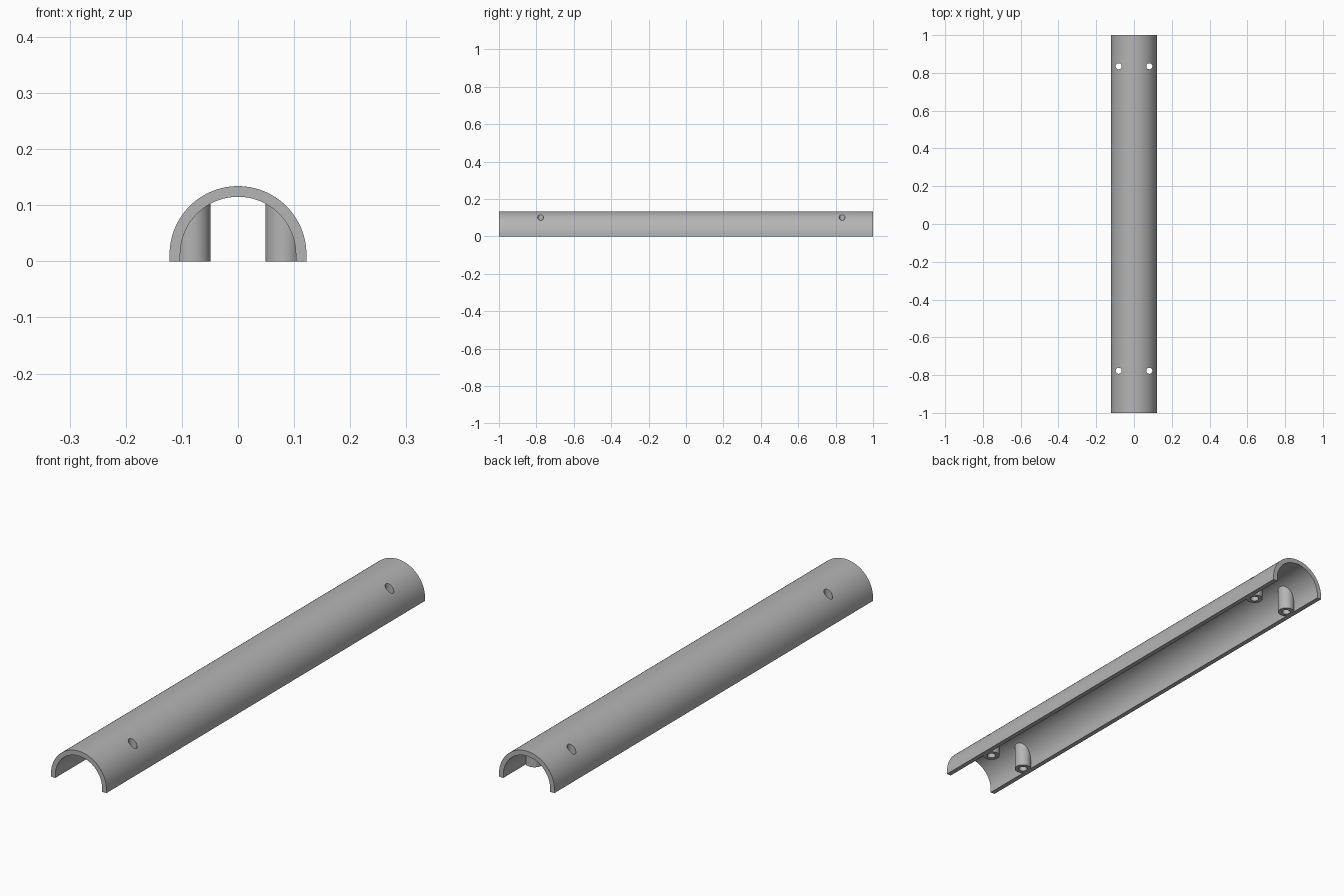
import bpy
import bmesh
import math

cube = bpy.data.objects.get("Cube")
if cube:
    bpy.data.objects.remove(cube, do_unlink=True)

OUTER, INNER, CENTRE_Z = 0.122, 0.103, 0.012
POST_R, HOLE_R, POST_X = 0.032, 0.016, 0.081
POST_YS = (-0.777, 0.835)

grey = bpy.data.materials.new("plain_grey")
grey.use_nodes = True
colour = (0.46, 0.46, 0.46, 1)
grey.diffuse_color = colour
grey.node_tree.nodes["Principled BSDF"].inputs["Base Color"].default_value = colour


def finish(bm, name):
    bmesh.ops.recalc_face_normals(bm, faces=bm.faces)
    mesh = bpy.data.meshes.new(name)
    bm.to_mesh(mesh)
    bm.free()
    mesh.materials.append(grey)
    obj = bpy.data.objects.new(name, mesh)
    bpy.context.collection.objects.link(obj)
    return obj


def arch_solid(name, radius, bottom, half_length, steps=64):
    """Half-round bar with short straight sides, running along y."""
    profile = [(radius, bottom)]
    for i in range(steps + 1):
        a = math.pi * i / steps
        profile.append((radius * math.cos(a), CENTRE_Z + radius * math.sin(a)))
    profile.append((-radius, bottom))
    bm = bmesh.new()
    face = bm.faces.new([bm.verts.new((x, -half_length, z)) for x, z in profile])
    ext = bmesh.ops.extrude_face_region(bm, geom=[face])
    moved = [v for v in ext["geom"] if isinstance(v, bmesh.types.BMVert)]
    bmesh.ops.translate(bm, verts=moved, vec=(0, 2 * half_length, 0))
    return finish(bm, name)


def upright_cylinders(name, radius):
    """Four vertical cylinders at the screw positions."""
    bm = bmesh.new()
    for x in (-POST_X, POST_X):
        for y in POST_YS:
            made = bmesh.ops.create_cone(bm, cap_ends=True, segments=40,
                                         radius1=radius, radius2=radius, depth=0.6)
            bmesh.ops.translate(bm, verts=made["verts"], vec=(x, y, 0))
    return finish(bm, name)


def subtract(target, cutter):
    mod = target.modifiers.new("cut", "BOOLEAN")
    mod.operation = "DIFFERENCE"
    mod.solver = "EXACT"
    mod.object = cutter
    cutter.hide_render = True
    bpy.ops.object.select_all(action="DESELECT")
    bpy.context.view_layer.objects.active = target
    target.select_set(True)
    bpy.ops.object.modifier_apply(modifier=mod.name)
    bpy.data.objects.remove(cutter, do_unlink=True)


# Hollow underside, leaving the screw posts standing
hollow = arch_solid("hollow_cutter", INNER, -0.1, 1.1)
subtract(hollow, upright_cylinders("post_shape", POST_R))

# Half-round cover with posts and screw holes
cover = arch_solid("half_round_cover", OUTER, 0, 1)
subtract(cover, hollow)
subtract(cover, upright_cylinders("screw_hole_cutter", HOLE_R))
bpy.ops.object.shade_smooth_by_angle(angle=math.radians(30))
